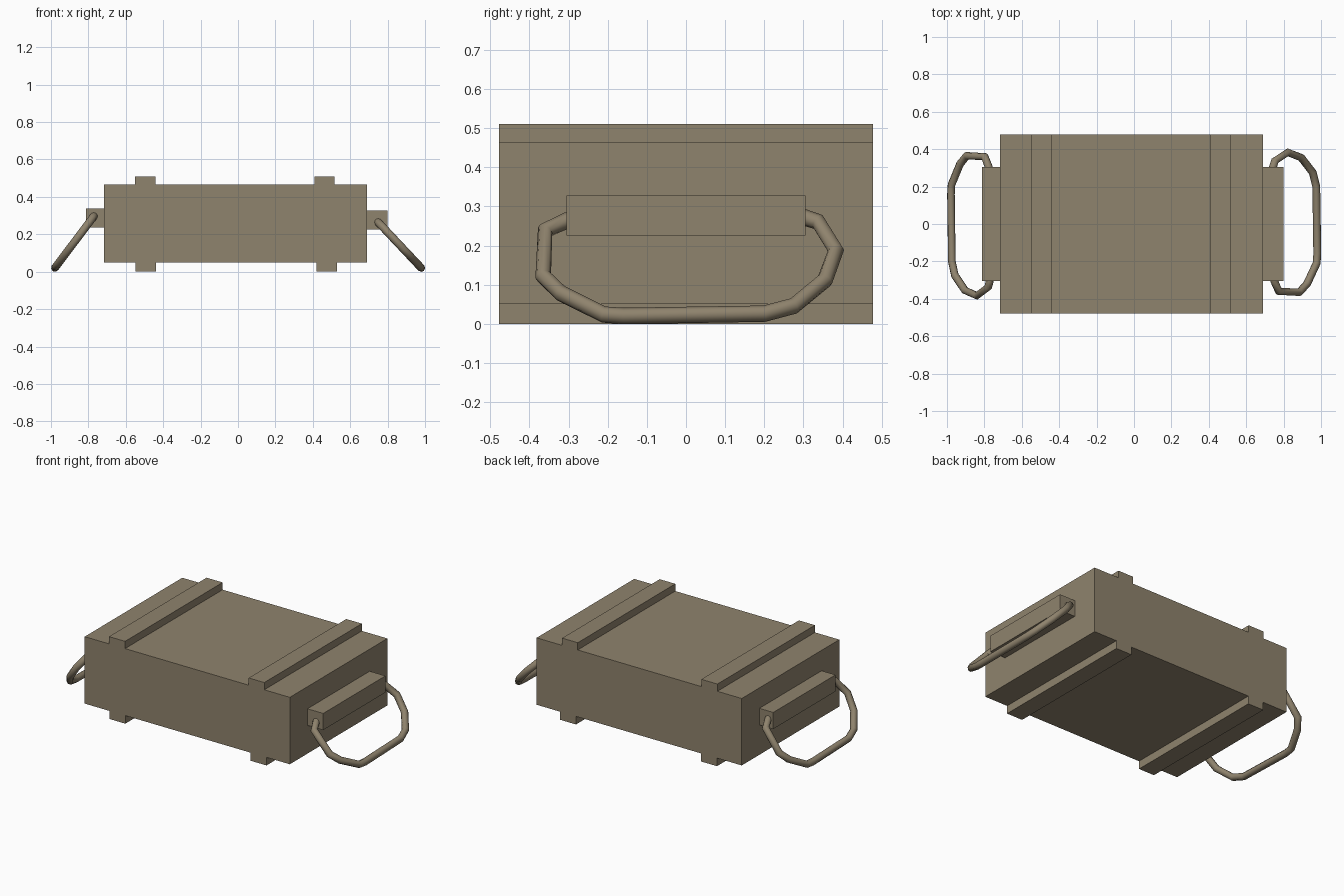
import bpy
from math import sin, cos, radians
from mathutils import Vector

if "Cube" in bpy.data.objects:
    bpy.data.objects.remove(bpy.data.objects["Cube"], do_unlink=True)

# Single drab paint
paint = bpy.data.materials.new("drab_tan")
paint.use_nodes = True
colour = (0.275, 0.227, 0.153, 1)
paint.diffuse_color = colour
paint.node_tree.nodes["Principled BSDF"].inputs["Base Color"].default_value = colour


def box(name, x, y, z):
    """Box from (min, max) pairs on each axis."""
    lo, hi = (Vector(v) for v in zip(x, y, z))
    bpy.ops.mesh.primitive_cube_add(size=1, location=(lo + hi) / 2)
    ob = bpy.context.object
    ob.name = name
    ob.scale = hi - lo
    bpy.ops.object.transform_apply(location=False, rotation=False, scale=True)
    ob.data.materials.append(paint)
    return ob


# Crate body and lid
length, depth = (-0.717, 0.69), (-0.478, 0.478)
box("crate_body", length, depth, (0.05, 0.42))
box("crate_lid", length, depth, (0.42, 0.465))

# Battens across the lid and the base
for side, top_x, base_x in (("right", (-0.55, -0.44), (-0.547, -0.438)),
                            ("left", (0.408, 0.515), (0.42, 0.53))):
    box(side + "_lid_batten", top_x, depth, (0.465, 0.51))
    box(side + "_base_batten", base_x, depth, (0, 0.05))

# Blocks that hold the rope handles
box("left_handle_block", (0.69, 0.798), (-0.305, 0.305), (0.225, 0.328))
box("right_handle_block", (-0.812, -0.717), (-0.305, 0.305), (0.235, 0.338))

# Handle path: position across the crate, and drop along the slanted plane
PATH = [(-0.28, 0.02), (-0.305, 0.025), (-0.36, 0.06), (-0.365, 0.22), (-0.32, 0.28),
        (-0.21, 0.355), (-0.16, 0.36), (0.2, 0.352), (0.275, 0.325), (0.355, 0.235),
        (0.383, 0.13), (0.338, 0.03), (0.305, 0.015), (0.28, 0.01)]


def handle(name, side, x0, z0, slope):
    """Rope loop hanging outward from an end block."""
    a = radians(slope)
    curve = bpy.data.curves.new(name, "CURVE")
    curve.dimensions = "3D"
    curve.bevel_depth = 0.021
    curve.bevel_resolution = 2
    curve.use_fill_caps = True
    spline = curve.splines.new("POLY")
    spline.points.add(len(PATH) - 1)
    for point, (y, s) in zip(spline.points, PATH):
        point.co = (side * (x0 + s * cos(a)), side * y, z0 - s * sin(a), 1)
    ob = bpy.data.objects.new(name, curve)
    bpy.context.collection.objects.link(ob)
    bpy.ops.object.select_all(action="DESELECT")
    ob.select_set(True)
    bpy.context.view_layer.objects.active = ob
    bpy.ops.object.convert(target="MESH")
    ob = bpy.context.object
    ob.data.materials.clear()
    ob.data.materials.append(paint)
    bpy.ops.object.shade_smooth_by_angle(angle=radians(50))


handle("left_handle", 1, 0.733, 0.282, 46.7)
handle("right_handle", -1, 0.762, 0.308, 53)
